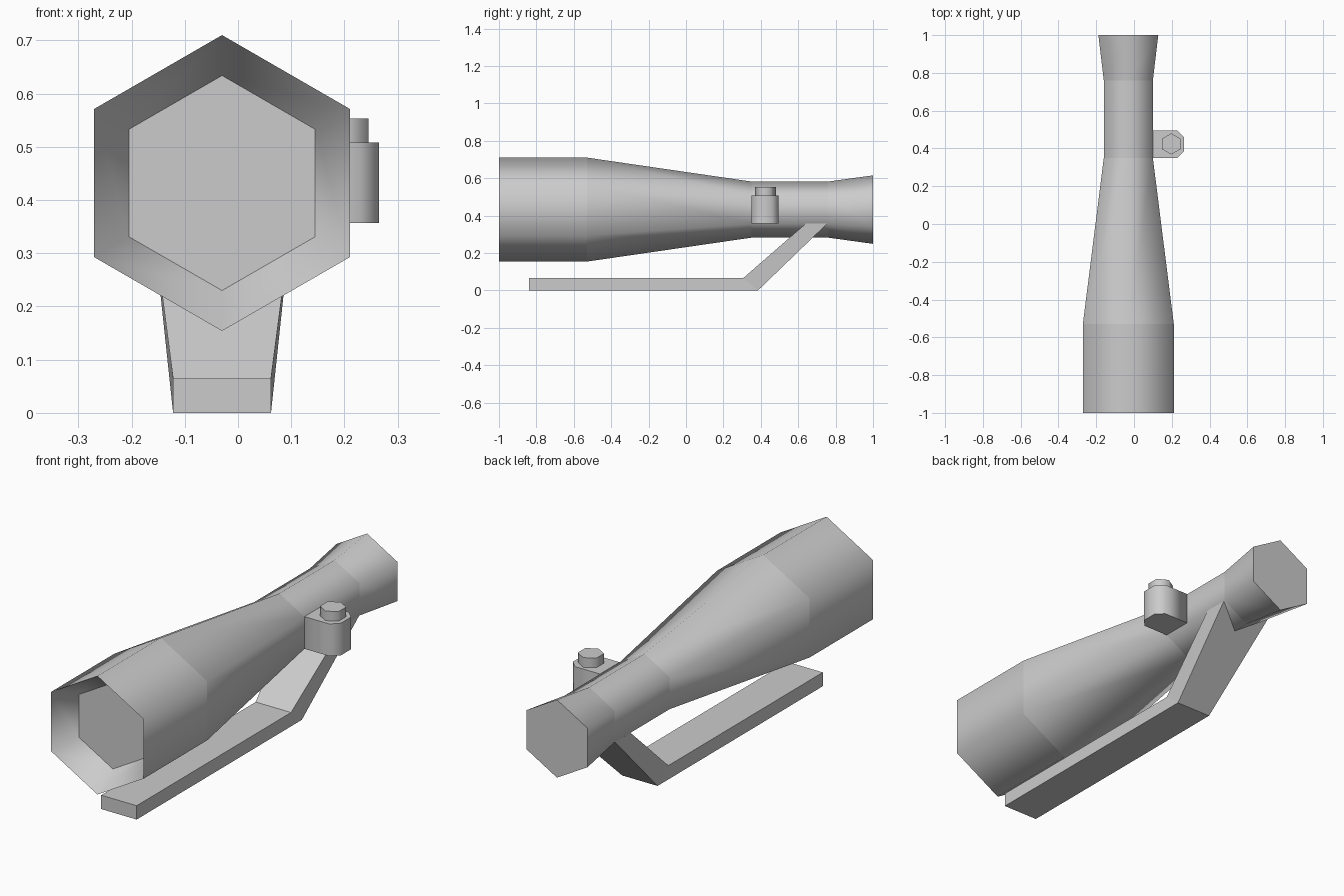
import bpy, bmesh, math
from mathutils import Vector

cube = bpy.data.objects.get("Cube")
if cube:
    bpy.data.objects.remove(cube, do_unlink=True)

grey = bpy.data.materials.new("plain_grey")
grey.use_nodes = True
GREY = (0.6, 0.6, 0.6, 1)
grey.diffuse_color = GREY
grey.node_tree.nodes["Principled BSDF"].inputs["Base Color"].default_value = GREY

AXIS_X, AXIS_Z = -0.03, 0.432


def loft(name, rings, smooth=True):
    """Skin a stack of closed rings and cap both ends; ring edges stay sharp."""
    bm = bmesh.new()
    loops = [[bm.verts.new(p) for p in ring] for ring in rings]
    n = len(loops[0])
    for a, b in zip(loops, loops[1:]):
        for i in range(n):
            j = (i + 1) % n
            face = bm.faces.new((a[i], a[j], b[j], b[i]))
            face.smooth = smooth
    bm.faces.new(loops[0][::-1])
    bm.faces.new(loops[-1])
    for loop in loops:
        for i in range(n):
            bm.edges.get((loop[i], loop[(i + 1) % n])).smooth = False
    bmesh.ops.recalc_face_normals(bm, faces=bm.faces)
    mesh = bpy.data.meshes.new(name)
    bm.to_mesh(mesh)
    bm.free()
    mesh.materials.append(grey)
    obj = bpy.data.objects.new(name, mesh)
    bpy.context.collection.objects.link(obj)
    return obj


def hexagon(radius):
    return [(radius * math.sin(k * math.pi / 3), radius * math.cos(k * math.pi / 3))
            for k in range(6)]


def prism(name, outline, z0, z1):
    return loft(name, [[Vector((x, y, z)) for x, y in outline] for z in (z0, z1)])


# Six-sided tube: recessed lens, front bell, taper, straight tube, eyepiece
profile = [(-0.885, 0.202), (-1, 0.278), (-0.53, 0.278),
           (0.35, 0.15), (0.76, 0.15), (1, 0.183)]
loft("scope_tube", [[Vector((AXIS_X + u, y, AXIS_Z + v)) for u, v in hexagon(r)]
                    for y, r in profile])

# Side mount with chamfered outer corners, and its adjusting knob
prism("side_mount", [(0.1, 0.35), (0.23, 0.35), (0.265, 0.385),
                     (0.265, 0.46), (0.23, 0.495), (0.1, 0.495)], 0.357, 0.508)
prism("adjusting_knob", [(0.197 + u, 0.424 + v) for u, v in hexagon(0.056)], 0.5, 0.553)

# Base rail bending up into an arm that widens to meet the tube
stations = [(-0.84, 0, -0.84, 0.065, 0.092), (0.385, 0, 0.305, 0.065, 0.092),
            (0.755, 0.357, 0.64, 0.357, 0.13)]
loft("base_rail_and_arm",
     [[Vector((AXIS_X - w, y0, z0)), Vector((AXIS_X + w, y0, z0)),
       Vector((AXIS_X + w, y1, z1)), Vector((AXIS_X - w, y1, z1))]
      for y0, z0, y1, z1, w in stations], smooth=False)
